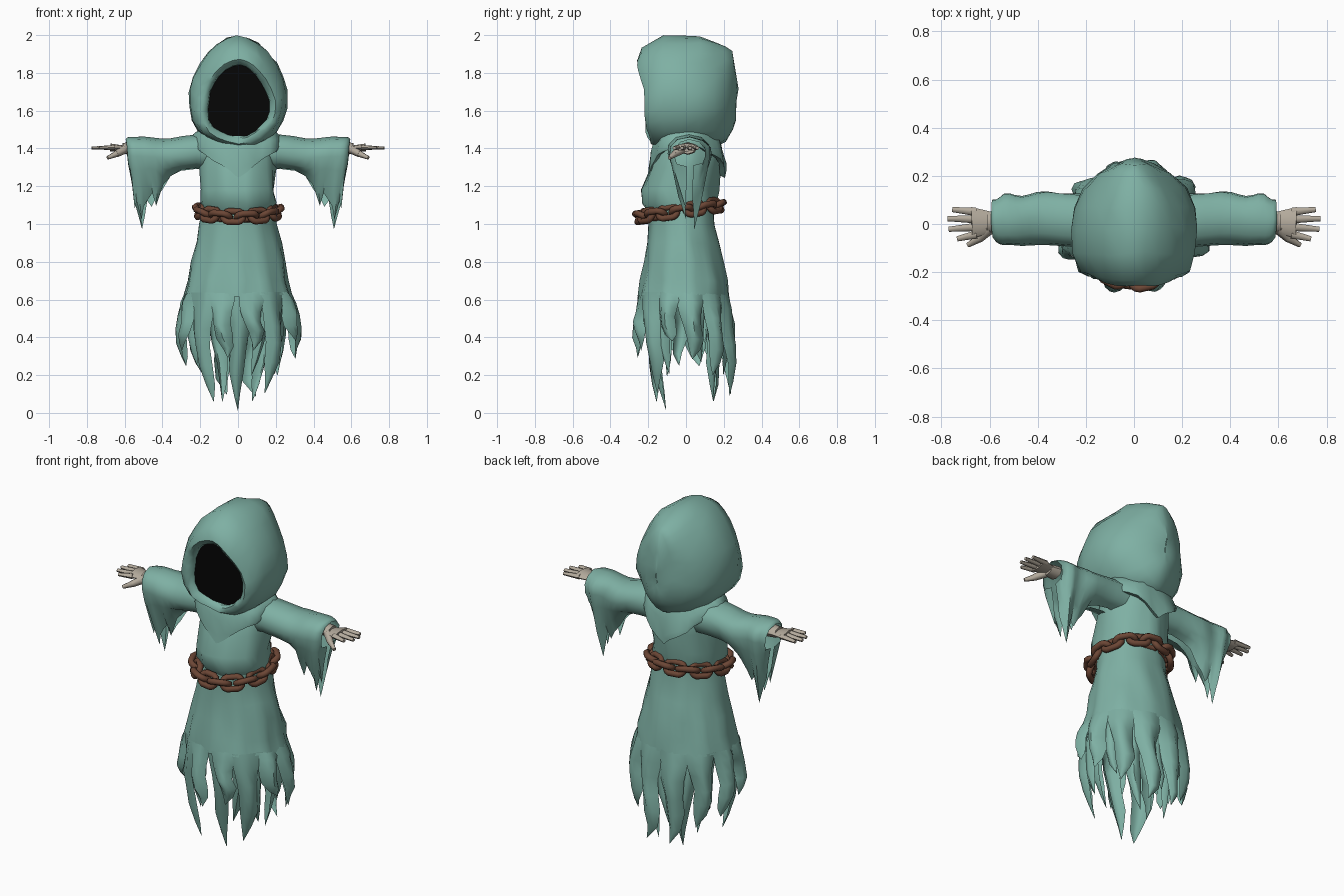
import bpy, bmesh, math
from mathutils import Vector, Matrix, noise

if "Cube" in bpy.data.objects:
    bpy.data.objects.remove(bpy.data.objects["Cube"])

def material(name, rgb):
    m = bpy.data.materials.new(name)
    m.diffuse_color = (*rgb, 1)
    m.use_nodes = True
    m.node_tree.nodes["Principled BSDF"].inputs["Base Color"].default_value = m.diffuse_color
    return m

CLOTH = material("teal_cloth", (0.21, 0.435, 0.37))
SKIN = material("pale_grey_skin", (0.45, 0.40, 0.33))
RUST = material("rusty_brown", (0.15, 0.062, 0.036))
DARK = material("black_void", (0.002, 0.002, 0.002))

def loft(bm, rows, closed=True):
    """Skin a list of equal-length point rows with quads."""
    vs = [[bm.verts.new(p) for p in r] for r in rows]
    n = len(rows[0])
    for r0, r1 in zip(vs, vs[1:]):
        for j in range(n if closed else n - 1):
            k = (j + 1) % n
            bm.faces.new((r0[j], r1[j], r1[k], r0[k]))
    return vs

def finish(name, bm, mat, rough=0.0, mirror=False, angle=40):
    for v in bm.verts:
        v.co += noise.noise_vector(v.co * 9) * rough
    bmesh.ops.remove_doubles(bm, verts=bm.verts, dist=0.0004)
    me = bpy.data.meshes.new(name)
    bm.to_mesh(me)
    bm.free()
    ob = bpy.data.objects.new(name, me)
    bpy.context.collection.objects.link(ob)
    me.materials.append(mat)
    if mirror:
        ob.modifiers.new("mirror", 'MIRROR').use_mirror_merge = False
    bpy.ops.object.select_all(action='DESELECT')
    ob.select_set(True)
    bpy.context.view_layer.objects.active = ob
    bpy.ops.object.shade_smooth_by_angle(angle=math.radians(angle))
    return ob

def interp(table, key):
    """Interpolate rows (key descending, values...)."""
    for a, b in zip(table, table[1:]):
        if key >= b[0]:
            t = min(1, max(0, (a[0] - key) / (a[0] - b[0])))
            return [p + (q - p) * t for p, q in zip(a[1:], b[1:])]
    return table[-1][1:]

def body_point(table, z, a, scale=1.0, out=0.0):
    hw, yf, yb = interp(table, z)
    yc, d = (yf + yb) / 2, (yb - yf) / 2
    return Vector(((hw * scale + out) * math.cos(a), yc + (d * scale + out) * math.sin(a), z))

def angles(n):
    return [2 * math.pi * i / n for i in range(n)]

# Hood: egg-shaped sections from the face opening to the back
def hood_ring(y, hw, zb, zt, shear, n=24):
    ring = []
    for a in angles(n):
        s = math.sin(a)
        z = (zb + zt) / 2 + (zt - zb) / 2 * s
        x = hw * math.cos(a) * (1 - 0.2 * s)
        lean = max(0, z - 1.70) * shear - max(0, 1.52 - z) * .35 * (shear > 0)
        ring.append(Vector((x, y - lean, z)))
    return ring

hood = [(-0.175, 0.16, 1.465, 1.84, 0.2), (-0.205, 0.166, 1.455, 1.845, 0.25),
        (-0.217, 0.19, 1.43, 1.875, 0.27), (-0.195, 0.225, 1.41, 1.93, 0.18),
        (-0.12, 0.252, 1.40, 1.998, 0.02), (-0.02, 0.258, 1.40, 2.0, 0),
        (0.07, 0.248, 1.40, 1.998, 0), (0.15, 0.207, 1.41, 1.97, 0),
        (0.21, 0.147, 1.44, 1.94, 0), (0.248, 0.084, 1.50, 1.91, 0),
        (0.268, 0.035, 1.55, 1.80, 0), (0.274, 0.001, 1.60, 1.72, 0)]
bm = bmesh.new()
loft(bm, [hood_ring(*h) for h in hood])
finish("hood", bm, CLOTH, 0.016, angle=60)

# Black void inside the opening
bm = bmesh.new()
bm.faces.new([bm.verts.new(p) for p in hood_ring(-0.18, 0.168, 1.455, 1.848, 0.2)])
finish("face_void", bm, DARK, 0.01)

# Shoulder cowl with pointed front and back
bm = bmesh.new()
rows = []
for f, sx, sy in ((0, .14, .14), (.18, .2, .17), (.5, .23, .19), (.85, .24, .205), (1, .235, .208), (.95, .2, .18)):
    row = []
    for a in angles(32):
        drop = 0.09 + 0.17 * (1 - abs(math.cos(a))) ** 0.9
        pinch = 1 + 0.03 * math.sin(7 * a) * f
        row.append(Vector((sx * math.cos(a) * pinch, 0.005 + sy * math.sin(a) * pinch, 1.51 - drop * f)))
    rows.append(row)
loft(bm, rows)
finish("shoulder_cowl", bm, CLOTH, 0.014)

# Bodice, billowing over the belt
torso = [(1.47, .13, -.12, .14), (1.40, .185, -.165, .18), (1.3, .2, -.19, .18),
         (1.18, .195, -.24, .165), (1.11, .2, -.235, .16), (1.05, .18, -.19, .145)]
bm = bmesh.new()
loft(bm, [[body_point(torso, r[0], a, 1 + .02 * math.sin(9 * a)) for a in angles(28)] for r in torso])
finish("bodice", bm, CLOTH, 0.015)

# Skirt and its ragged strips
skirt = [(1.10, .185, -.2, .15), (1.0, .205, -.2, .155), (.9, .225, -.205, .175), (.8, .245, -.22, .2),
         (.7, .268, -.24, .22), (.6, .29, -.255, .232), (.4, .31, -.265, .245), (0, .27, -.25, .265)]

def fold(z, a):
    return 1 + (1.1 - z) * .05 * math.sin(11 * a)

bm = bmesh.new()
loft(bm, [[body_point(skirt, z, a, fold(z, a)) for a in angles(44)]
          for z in (1.10, 1.0, .9, .8, .7, .62)])
finish("skirt", bm, CLOTH, 0.015)

def strip(bm, deg, half, root, tip, s0, s1, power):
    rows = []
    for t, w in ((0, 1), (.15, .93), (.32, .76), (.5, .64), (.68, .64), (.85, .42), (1, .02)):
        z = root + (tip - root) * t
        sway = 6 * math.sin(t * 6 + deg) * t
        scale = s0 + (s1 - s0) * t ** power
        row = []
        for u in (-1, -.5, 0, .5, 1):
            a = math.radians(deg + sway + u * half * w)
            k = scale * (1 + (fold(.62, a) - 1) * (1 - t))
            row.append(body_point(skirt, z, a, k, 0.045 * (.65 - u * u) * math.sin(math.pi * t)))
        rows.append(row)
    loft(bm, rows, closed=False)

outer = [(10, 18, .28, 1.02), (42, 18, .2, .93), (73, 17, .08, .95), (104, 18, .1, .92), (136, 18, .2, .9),
         (169, 18, .25, 1.0), (200, 17, .33, 1.0), (228, 17, .06, .78), (254, 14, .30, 1.0),
         (286, 14, .33, .97), (312, 17, .1, .8), (341, 17, .38, 1.03)]
inner = [(270, 22, .005, .42), (300, 16, .2, .6), (328, 17, .2, .75), (26, 17, .27, .72), (58, 17, .06, .6),
         (90, 16, .2, .8), (120, 17, .06, .62), (152, 17, .27, .75), (185, 17, .25, .75), (214, 16, .2, .7)]
bm = bmesh.new()
for deg, half, tip, s in outer:
    strip(bm, deg, half, .635, tip, 1.0, s, 1.5)
finish("outer_skirt_tatters", bm, CLOTH, 0.016, angle=50)
bm = bmesh.new()
for deg, half, tip, s in inner:
    strip(bm, deg, half, .70, tip, .86, s, 1.1)
finish("inner_skirt_tatters", bm, CLOTH, 0.014, angle=50)

# Hanging sleeves: x, top, front hem, back hem
sleeve = [(.13, 1.475, 1.28, 1.28), (.22, 1.475, 1.29, 1.29), (.30, 1.462, 1.285, 1.28), (.36, 1.455, 1.26, 1.26),
          (.40, 1.455, 1.21, 1.18), (.435, 1.457, 1.10, 1.14), (.465, 1.458, 1.16, 1.09), (.495, 1.46, 1.13, 1.12),
          (.52, 1.46, 1.09, 1.04), (.545, 1.46, 1.02, .97), (.565, 1.46, 1.12, 1.06), (.58, 1.458, 1.08, 1.13),
          (.588, 1.455, 1.2, 1.22), (.594, 1.445, 1.30, 1.31)]
# fixed drop near the top, share of the remaining drop, distance from the middle
curve = [(.15, 1, .2), (.15, .55, .55), (.15, .1, .85), (.1, 0, 1), (.05, 0, .96), (.014, 0, .62)]

def sleeve_point(x, top, hem, drop, rest, y):
    drop = min(drop, .9 * (top - hem))
    z = top - drop - rest * (top - drop - hem)
    return Vector((x - max(0, x - .40) * .5 * (top - z), y, z))

bm = bmesh.new()
rows = []
for i, (x, top, zf, zb) in enumerate(sleeve):
    wave = 0.005 * math.sin(i * 1.3)
    taper = 1 - .25 * max(0, x - .55) / .044
    front = [sleeve_point(x, top, zf, d, r, 0.02 - (0.108 + wave) * w * taper) for d, r, w in curve]
    back = [sleeve_point(x, top, zb, d, r, 0.02 + (0.108 - wave) * w * taper) for d, r, w in reversed(curve)]
    rows.append(front + [Vector((x, 0.02, top))] + back)
loft(bm, rows, closed=False)
finish("sleeves", bm, CLOTH, 0.01, mirror=True, angle=55)

# Hands: wrist, flattened palm, fingers and thumb
def limb(bm, p, q, r0, r1, flat=1.0, seg=8):
    p, q = Vector(p), Vector(q)
    d = (q - p).normalized()
    side = Vector((0, 0, 1)).cross(d).normalized()
    up = d.cross(side)
    rows = loft(bm, [[c + side * r * math.cos(a) + up * r * flat * math.sin(a) for a in angles(seg)]
                     for c, r in ((p, r0), (q, r1))])
    bm.faces.new(rows[0][::-1])
    bm.faces.new(rows[1])

bm = bmesh.new()
limb(bm, (.55, .01, 1.40), (.61, .008, 1.40), .048, .042, .7)
limb(bm, (.60, .008, 1.40), (.675, .005, 1.405), .045, .066, .32)
for y0, y1, xt in ((-.043, -.062, .735), (-.012, -.022, .77), (.02, .022, .775), (.05, .06, .755)):
    limb(bm, (.655, y0, 1.405), (xt, y1, 1.402), .0175, .0105, .85, 6)
limb(bm, (.60, -.02, 1.395), (.645, -.062, 1.37), .024, .018, 1, 6)
limb(bm, (.64, -.058, 1.372), (.69, -.088, 1.35), .018, .01, 1, 6)
finish("hands", bm, SKIN, mirror=True, angle=60)

# Chain belt: interlocking oval links
def link(bm, centre, tangent, roll, straight=.02, bend=.033, wire=.0175):
    side = tangent.cross(Vector((0, 0, 1))).normalized()
    wide = Matrix.Rotation(roll, 3, tangent) @ side
    normal = tangent.cross(wide)
    rows = []
    for a in angles(14) + [0]:
        out = tangent * math.cos(a) + wide * math.sin(a)
        c = centre + out * bend + tangent * math.copysign(straight, math.cos(a))
        rows.append([c + out * wire * math.cos(b) + normal * wire * math.sin(b) for b in angles(7)])
    loft(bm, rows)

bm = bmesh.new()
def belt(a):
    y = -.035 + .205 * math.sin(a)
    return Vector((.2 * math.cos(a), y, 1.075 + .15 * y))
for i, a in enumerate(angles(18)):
    a += .05
    link(bm, belt(a), (belt(a + .02) - belt(a - .02)).normalized(), math.radians(62 if i % 2 else -28))
bmesh.ops.recalc_face_normals(bm, faces=bm.faces)
finish("chain_belt", bm, RUST, angle=60)
